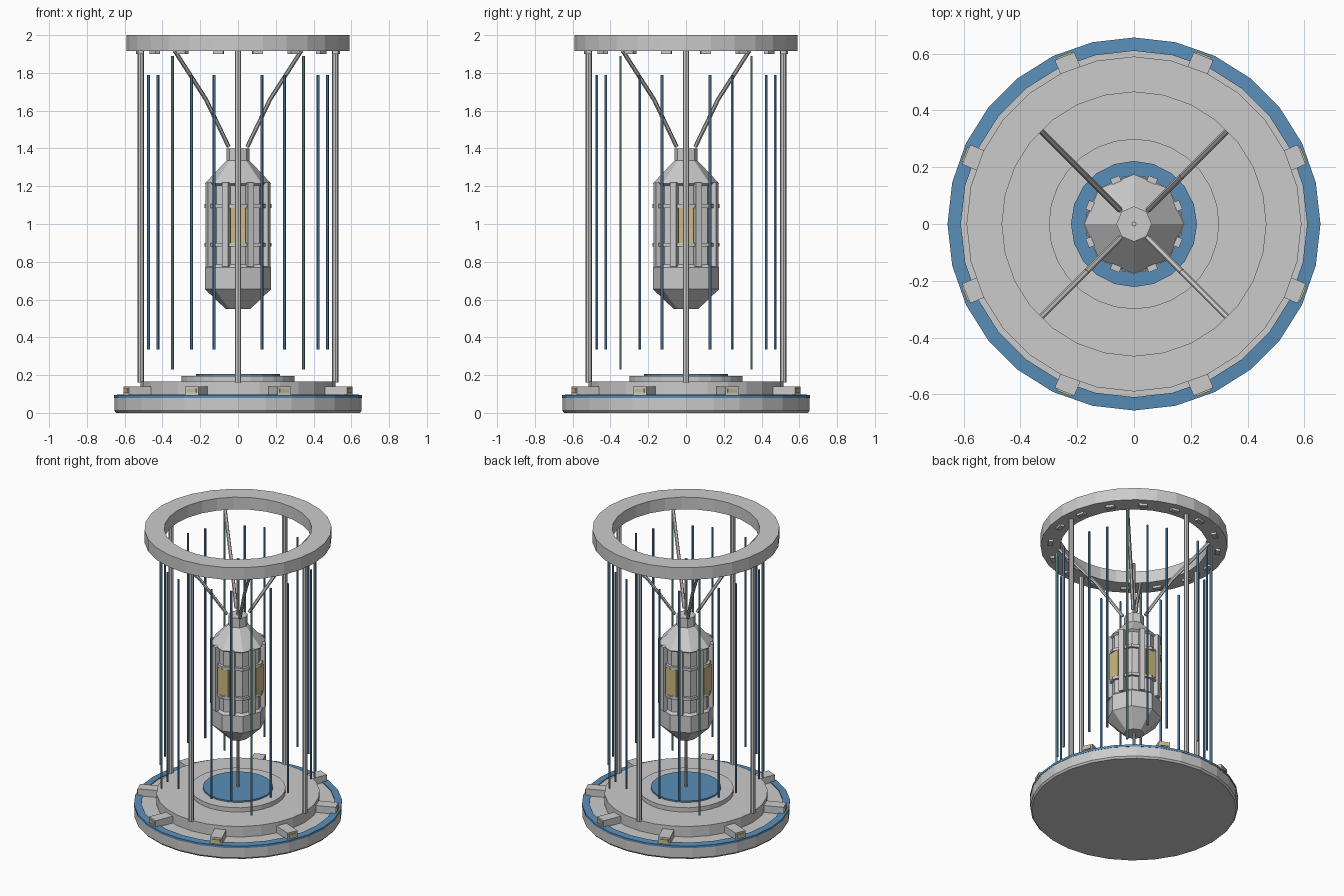
import bpy, math
from mathutils import Vector

if "Cube" in bpy.data.objects:
    bpy.data.objects.remove(bpy.data.objects["Cube"])


def material(name, col):
    m = bpy.data.materials.new(name)
    m.diffuse_color = (*col, 1)
    m.use_nodes = True
    m.node_tree.nodes["Principled BSDF"].inputs["Base Color"].default_value = m.diffuse_color
    return m


BLUE = material("blue", (0.1, 0.27, 0.48))
TEAL = material("teal", (0.25, 0.52, 0.48))
YELLOW = material("yellow", (0.62, 0.5, 0.22))


def mesh_object(name, verts, faces, mat=None):
    me = bpy.data.meshes.new(name)
    me.from_pydata(verts, [], faces)
    ob = bpy.data.objects.new(name, me)
    bpy.context.collection.objects.link(ob)
    if mat:
        me.materials.append(mat)
    return ob


def lathe(name, profile, sides, mat=None, closed=False):
    """Spin (radius, z) points listed bottom to top; closed makes a ring, otherwise ends are capped."""
    n = len(profile)
    verts = [(r * math.cos(2 * math.pi * s / sides), r * math.sin(2 * math.pi * s / sides), z)
             for r, z in profile for s in range(sides)]
    faces = []
    for i in range(n if closed else n - 1):
        a, b = i * sides, ((i + 1) % n) * sides
        for s in range(sides):
            t = (s + 1) % sides
            faces.append((a + s, a + t, b + t, b + s))
    if not closed:
        faces.append(tuple(reversed(range(sides))))
        faces.append(tuple(range((n - 1) * sides, n * sides)))
    return mesh_object(name, verts, faces, mat)


def rod(name, p, q, radius, sides=8, mat=None):
    d = Vector(q) - Vector(p)
    ob = lathe(name, [(radius, 0), (radius, d.length)], sides, mat)
    ob.location = p
    ob.rotation_euler = d.to_track_quat('Z', 'Y').to_euler()
    return ob


def radial_box(name, angle, r0, r1, width, z0, z1, mat=None):
    """Box reaching from radius r0 to r1 along an angle in degrees."""
    w = width / 2
    verts = [(x, y, z) for z in (z0, z1) for x, y in ((r0, -w), (r1, -w), (r1, w), (r0, w))]
    faces = [(3, 2, 1, 0), (4, 5, 6, 7), (0, 1, 5, 4), (1, 2, 6, 5), (2, 3, 7, 6), (3, 0, 4, 7)]
    ob = mesh_object(name, verts, faces, mat)
    ob.rotation_euler.z = math.radians(angle)
    return ob


def polar(r, deg, z):
    a = math.radians(deg)
    return (r * math.cos(a), r * math.sin(a), z)


# Stepped base with blue rim and centre pad
lathe("base_plate", [(0.645, 0), (0.655, 0.012), (0.655, 0.085), (0.62, 0.092)], 28)
lathe("base_rim", [(0.61, 0.08), (0.657, 0.08), (0.657, 0.095), (0.61, 0.098)], 28, BLUE, closed=True)
lathe("base_step", [(0.515, 0.09), (0.515, 0.165)], 28)
lathe("inner_step", [(0.30, 0.16), (0.30, 0.195)], 28)
lathe("centre_pad", [(0.222, 0.19), (0.222, 0.205)], 20, BLUE)

# Base clamps with lamps
for k in range(8):
    a = 22.5 + 45 * k
    radial_box("base_clamp", a, 0.50, 0.64, 0.075, 0.092, 0.14)
    radial_box("clamp_lamp", a, 0.63, 0.646, 0.055, 0.108, 0.128, YELLOW)

# Top ring with underside studs
lathe("top_ring", [(0.465, 1.915), (0.59, 1.915), (0.59, 2.0), (0.465, 2.0)], 28, closed=True)
for k in range(16):
    radial_box("ring_stud", 11.25 + 22.5 * k, 0.515, 0.545, 0.055, 1.90, 1.92)

# Posts joining base and ring
for k in range(4):
    rod("support_post", polar(0.515, 90 * k, 0.16), polar(0.515, 90 * k, 1.92), 0.017)

# Circle of hanging rods
for k in range(24):
    a = 15 * k
    if a % 90 == 0:
        continue
    if a % 90 == 45:
        rod("teal_rod", polar(0.49, a, 0.23), polar(0.49, a, 1.89), 0.007, 6, TEAL)
    else:
        rod("blue_rod", polar(0.49, a, 0.335), polar(0.49, a, 1.79), 0.008, 6, BLUE)

# Capsule body
lathe("capsule", [(0.065, 0.55), (0.175, 0.655), (0.175, 0.77), (0.16, 0.785), (0.16, 1.205),
                  (0.175, 1.215), (0.062, 1.335), (0.062, 1.40)], 8)
for z in (0.89, 1.095):
    lathe("capsule_band", [(0.178, z - 0.01), (0.178, z + 0.01)], 8)
for k in range(8):
    radial_box("capsule_rib", 22.5 + 45 * k, 0.13, 0.178, 0.034, 0.775, 1.22)
for k in range(4):
    radial_box("capsule_window", 90 * k, 0.13, 0.167, 0.08, 0.90, 1.085, YELLOW)

# Central stem
rod("centre_stem", (0, 0, 0.2), (0, 0, 1.79), 0.009)

# Bent suspension arms
for k in range(4):
    pts = [polar(r * math.sqrt(2), 45 + 90 * k, z) for r, z in ((0.05, 1.41), (0.17, 1.66), (0.335, 1.917))]
    rod("lower_arm", pts[0], pts[1], 0.011, 6)
    rod("upper_arm", pts[1], pts[2], 0.011, 6)
